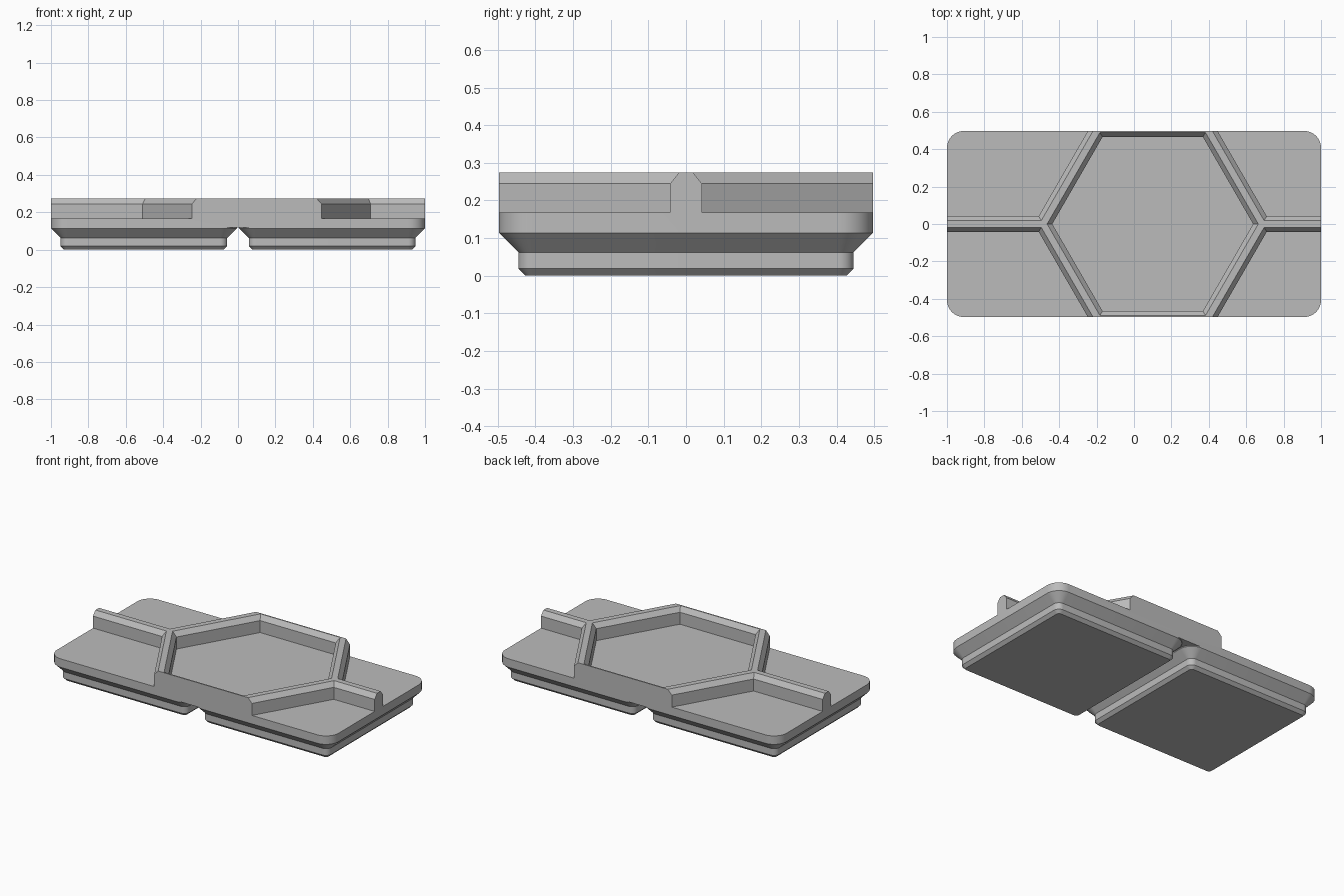
import bpy, bmesh, math

cube = bpy.data.objects.get("Cube")
if cube:
    bpy.data.objects.remove(cube, do_unlink=True)

# Single grey plastic
grey = bpy.data.materials.new("grey plastic")
grey.use_nodes = True
colour = (0.5, 0.5, 0.5, 1)
grey.diffuse_color = colour
grey.node_tree.nodes["Principled BSDF"].inputs["Base Color"].default_value = colour

MM = 2 / 83.5          # model units per millimetre
APOTHEM = 0.507        # hexagon cell size, to the middle of its walls
RADIUS = APOTHEM / math.cos(math.pi / 6)
HEX_X = 0.1            # centre of the full cell


def rounded_rect(hx, hy, r, seg=10):
    """Outline of a rounded rectangle, counter-clockwise."""
    pts = []
    for q, (sx, sy) in enumerate([(1, 1), (-1, 1), (-1, -1), (1, -1)]):
        for i in range(seg + 1):
            a = (q + i / seg) * math.pi / 2
            pts.append((sx * (hx - r) + r * math.cos(a),
                        sy * (hy - r) + r * math.sin(a)))
    return pts


def hexagon(apothem):
    r = apothem / math.cos(math.pi / 6)
    return [(r * math.cos(i * math.pi / 3), r * math.sin(i * math.pi / 3))
            for i in range(6)]


def loft(name, layers, x=0, y=0):
    """Closed solid through a stack of (z, outline) layers."""
    bm = bmesh.new()
    rings = [[bm.verts.new((px + x, py + y, z)) for px, py in outline]
             for z, outline in layers]
    n = len(rings[0])
    for low, high in zip(rings, rings[1:]):
        for i in range(n):
            j = (i + 1) % n
            bm.faces.new((low[i], low[j], high[j], high[i]))
    bm.faces.new(rings[0][::-1])
    bm.faces.new(rings[-1])
    mesh = bpy.data.meshes.new(name)
    bm.to_mesh(mesh)
    bm.free()
    mesh.materials.append(grey)
    obj = bpy.data.objects.new(name, mesh)
    bpy.context.collection.objects.link(obj)
    return obj


def select(obj):
    bpy.ops.object.select_all(action='DESELECT')
    obj.select_set(True)
    bpy.context.view_layer.objects.active = obj


# Body: rounded slab up to the top of the walls
FLOOR, SHOULDER, TOP = 0.168, 0.245, 0.275
BASE = 5 * MM
outline = rounded_rect(1, 20.75 * MM, 3.75 * MM)
body = loft("tray_body", [(BASE, outline), (TOP, outline)])

# Hexagonal pockets leave chamfered walls between the cells
pocket = [(FLOOR, hexagon(0.465)), (SHOULDER, hexagon(0.465)),
          (TOP, hexagon(0.489)), (TOP + 0.05, hexagon(0.489))]
cells = [(HEX_X, 0)] + [(HEX_X + sx * 1.5 * RADIUS, sy * APOTHEM)
                        for sx in (-1, 1) for sy in (-1, 1)]
for cx, cy in cells:
    cutter = loft("pocket_cutter", pocket, cx, cy)
    cutter.hide_render = True
    mod = body.modifiers.new("pocket", 'BOOLEAN')
    mod.operation = 'DIFFERENCE'
    mod.solver = 'EXACT'
    mod.object = cutter
    select(body)
    bpy.ops.object.modifier_apply(modifier=mod.name)
    bpy.data.objects.remove(cutter, do_unlink=True)

# Two stepped feet: (height, half width, corner radius) in millimetres
steps = [(0, 17.8, 0.8), (0.8, 18.6, 1.6), (2.6, 18.6, 1.6),
         (4.75, 20.75, 3.75), (5, 20.75, 3.75)]
layers = [(h * MM, rounded_rect(w * MM, w * MM, r * MM)) for h, w, r in steps]
feet = [loft(name, layers, x=side * 21 * MM)
        for name, side in (("right_foot", -1), ("left_foot", 1))]

# Smooth rounded corners, crisp edges
for obj in [body] + feet:
    select(obj)
    bpy.ops.object.shade_smooth_by_angle(angle=math.radians(30))
